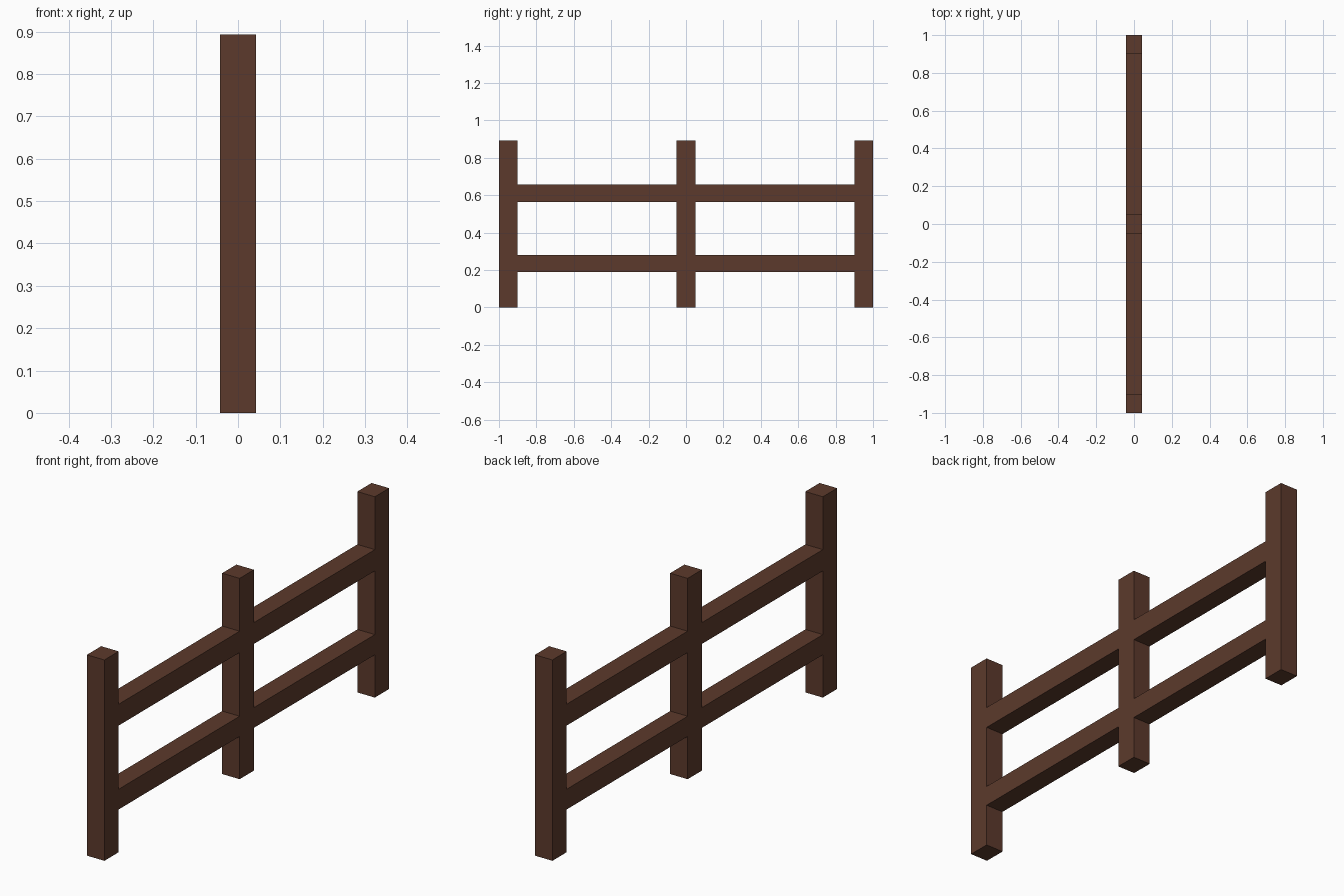
import bpy

old = bpy.data.objects.get("Cube")
if old:
    bpy.data.objects.remove(old, do_unlink=True)

# Dark brown wood
wood = bpy.data.materials.new("dark_brown_wood")
wood.use_nodes = True
colour = (0.107, 0.042, 0.025, 1)
wood.diffuse_color = colour
wood.node_tree.nodes["Principled BSDF"].inputs["Base Color"].default_value = colour

THICK = 0.086
POST_W = 0.1
POST_H = 0.893


def beam(name, y0, y1, z0, z1):
    """Square-edged timber, centred on x = 0."""
    bpy.ops.mesh.primitive_cube_add(size=1, location=(0, (y0 + y1) / 2, (z0 + z1) / 2))
    ob = bpy.context.object
    ob.name = name
    ob.scale = (THICK, y1 - y0, z1 - z0)
    bpy.ops.object.transform_apply(location=False, rotation=False, scale=True)
    ob.data.materials.append(wood)


# Upright posts
half = POST_W / 2
posts = {"front": -1 + half, "middle": 0, "back": 1 - half}
for label, y in posts.items():
    beam(label + "_post", y - half, y + half, 0, POST_H)

# Rails fitted flush between the posts
for level, z0, z1 in (("lower", 0.19, 0.28), ("upper", 0.563, 0.658)):
    for label, a, b in (("front", "front", "middle"), ("back", "middle", "back")):
        beam(f"{level}_{label}_rail", posts[a] + half, posts[b] - half, z0, z1)
